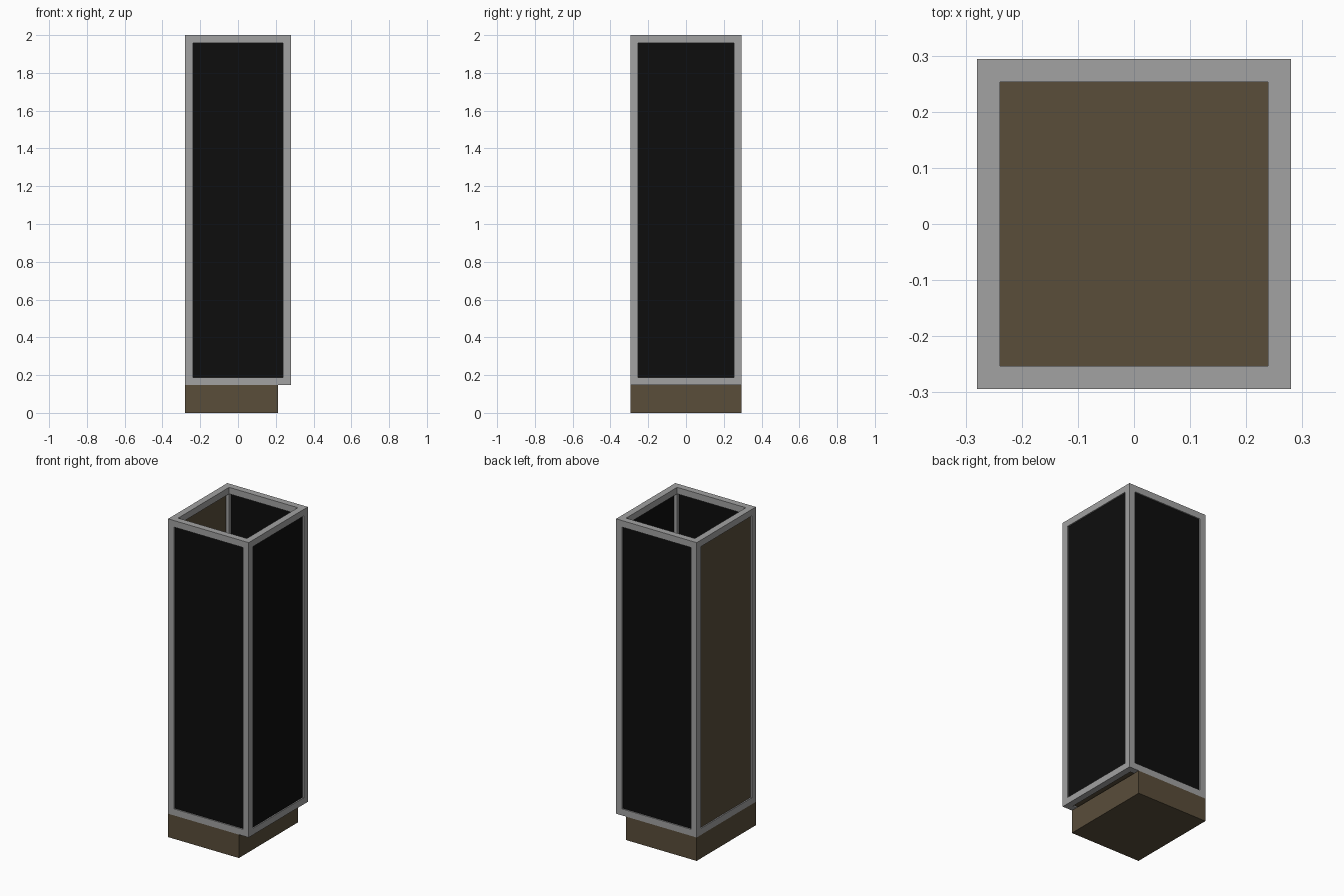
import bpy

if "Cube" in bpy.data.objects:
    bpy.data.objects.remove(bpy.data.objects["Cube"])


def material(name, rgb):
    m = bpy.data.materials.new(name)
    m.diffuse_color = (*rgb, 1.0)
    m.use_nodes = True
    m.node_tree.nodes["Principled BSDF"].inputs["Base Color"].default_value = m.diffuse_color
    return m


GREY = material("grey_metal", (0.36, 0.36, 0.36))
BLACK = material("black_panel", (0.004, 0.004, 0.004))
BROWN = material("dark_brown", (0.10, 0.074, 0.042))


def box(name, x, y, z, mat):
    """Box from (min, max) ranges on each axis."""
    size = [b - a for a, b in (x, y, z)]
    mid = [(a + b) / 2 for a, b in (x, y, z)]
    bpy.ops.mesh.primitive_cube_add(size=1, location=mid)
    ob = bpy.context.object
    ob.name = name
    ob.scale = size
    bpy.ops.object.transform_apply(location=False, rotation=False, scale=True)
    ob.data.materials.append(mat)
    return ob


X, Y = 0.28, 0.294        # outer half sizes
Z0, Z1 = 0.147, 2.0       # frame bottom and top
T = 0.041                 # bar thickness
XI, YI = X - T, Y - T     # inner half sizes
IN, OUT = 0.02, 0.008     # panel depth range inside the bars


def span(side, outer, inner):
    return tuple(sorted((side * outer, side * inner)))


# Plinth, set back on the right side
box("plinth", (-X, 0.212), (-Y, Y), (0, Z0), BROWN)

# Corner posts
for sx, nx in ((-1, "left"), (1, "right")):
    for sy, ny in ((-1, "front"), (1, "back")):
        box(f"post_{ny}_{nx}", span(sx, X, XI), span(sy, Y, YI), (Z0, Z1), GREY)

# Top and bottom rails
for z, nz in (((Z0, Z0 + T), "bottom"), ((Z1 - T, Z1), "top")):
    for s, nx, ny in ((-1, "left", "front"), (1, "right", "back")):
        box(f"{nz}_rail_{ny}", (-XI, XI), span(s, Y, YI), z, GREY)
        box(f"{nz}_rail_{nx}", span(s, X, XI), (-YI, YI), z, GREY)

# Wall panels, slightly recessed in the frame; left one is brown
zp = (Z0 + T, Z1 - T)
for s, nx, ny, mx in ((-1, "left", "front", BROWN), (1, "right", "back", BLACK)):
    box(f"panel_{ny}", (-XI, XI), span(s, Y - OUT, Y - IN), zp, BLACK)
    box(f"panel_{nx}", span(s, X - OUT, X - IN), (-YI, YI), zp, mx)

# Floor panel; the top stays open
box("floor_panel", (-XI, XI), (-YI, YI), (Z0 + OUT, Z0 + IN), BROWN)
